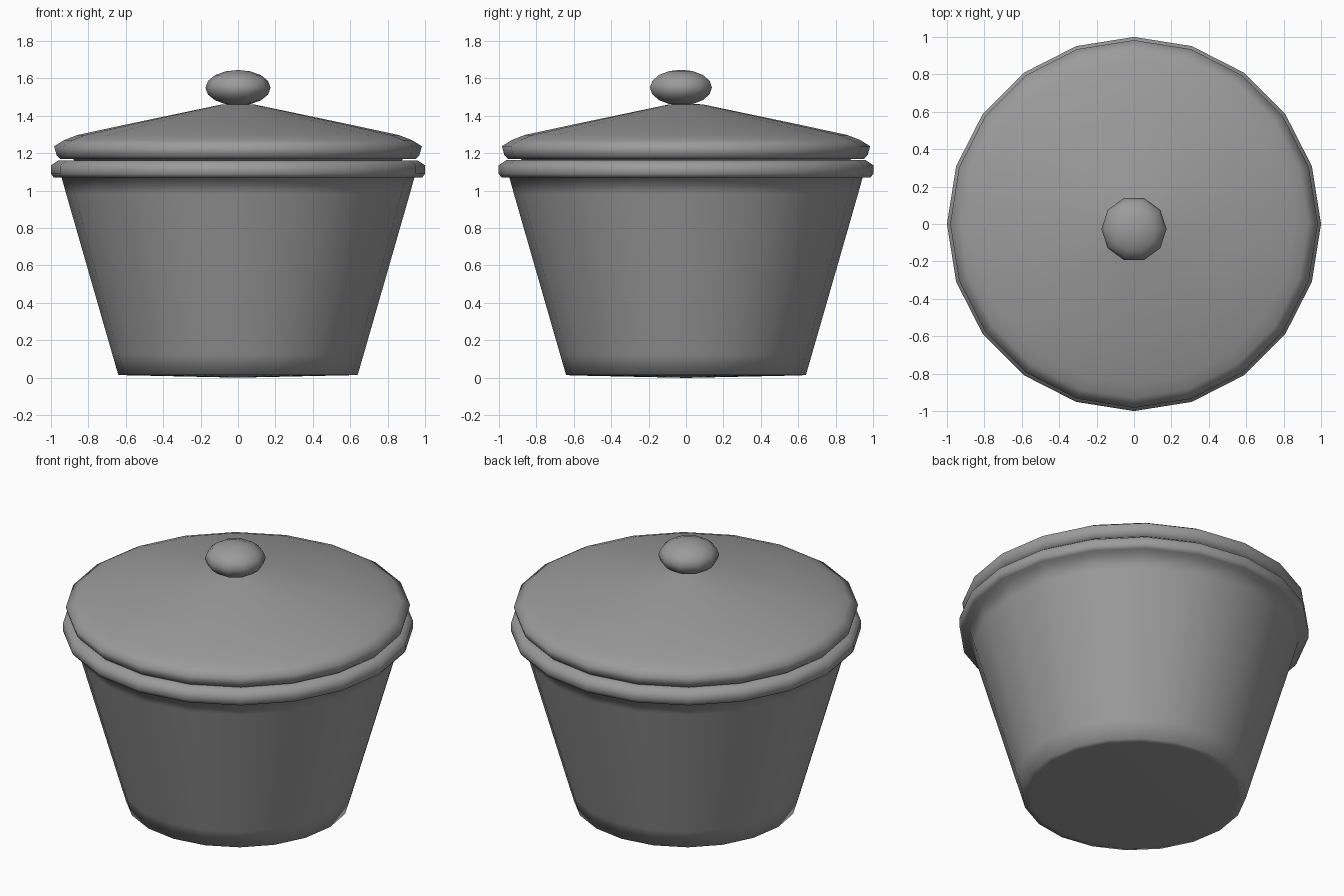
import bpy, bmesh, math

if "Cube" in bpy.data.objects:
    bpy.data.objects.remove(bpy.data.objects["Cube"])

# Dark grey finish shared by all parts
grey = bpy.data.materials.new("dark_grey")
grey.diffuse_color = (0.33, 0.33, 0.33, 1)
grey.use_nodes = True
grey.node_tree.nodes["Principled BSDF"].inputs["Base Color"].default_value = grey.diffuse_color


def lathe(name, profile, sides, angle, center_y=0.0):
    """Spin a (radius, z) profile around z; radius 0 makes a pole."""
    bm = bmesh.new()
    rings = []
    for r, z in profile:
        if r == 0:
            rings.append([bm.verts.new((0, center_y, z))] * sides)
        else:
            rings.append([bm.verts.new((r * math.cos(2 * math.pi * i / sides),
                                        center_y + r * math.sin(2 * math.pi * i / sides), z))
                          for i in range(sides)])
    for a, b in zip(rings, rings[1:]):
        for i in range(sides):
            j = (i + 1) % sides
            bm.faces.new(dict.fromkeys((a[i], a[j], b[j], b[i])))
    bmesh.ops.recalc_face_normals(bm, faces=bm.faces)
    mesh = bpy.data.meshes.new(name)
    bm.to_mesh(mesh)
    bm.free()
    mesh.materials.append(grey)
    obj = bpy.data.objects.new(name, mesh)
    bpy.context.collection.objects.link(obj)
    bpy.ops.object.select_all(action='DESELECT')
    obj.select_set(True)
    bpy.context.view_layer.objects.active = obj
    bpy.ops.object.shade_smooth_by_angle(angle=math.radians(angle))
    return obj


# Tapered hollow pot with a rolled rim, softly shaded at the foot and under the rim
lathe("pot", [(0, 0.0), (0.6, 0.013), (0.64, 0.015), (0.672, 0.125), (0.918, 0.98),
              (0.943, 1.07), (0.985, 1.07), (1.0, 1.09), (1.0, 1.135), (0.96, 1.162),
              (0.88, 1.162), (0.86, 1.05), (0.59, 0.07), (0, 0.07)], 20, 100)

# Conical lid with a rounded edge and a seat that drops inside the rim
lathe("lid", [(0, 1.15), (0.87, 1.15), (0.88, 1.168), (0.95, 1.168), (0.97, 1.19),
              (0.983, 1.237), (0.93, 1.27), (0.86, 1.297), (0.6, 1.353),
              (0.09, 1.46), (0, 1.465)], 20, 100)

# Flattened round knob, set slightly toward the front
knob = [(0.174 * math.sin(math.pi * i / 8), 1.55 - 0.095 * math.cos(math.pi * i / 8))
        for i in range(1, 8)]
lathe("knob", [(0, 1.455)] + knob + [(0, 1.645)], 10, 60, -0.027)
